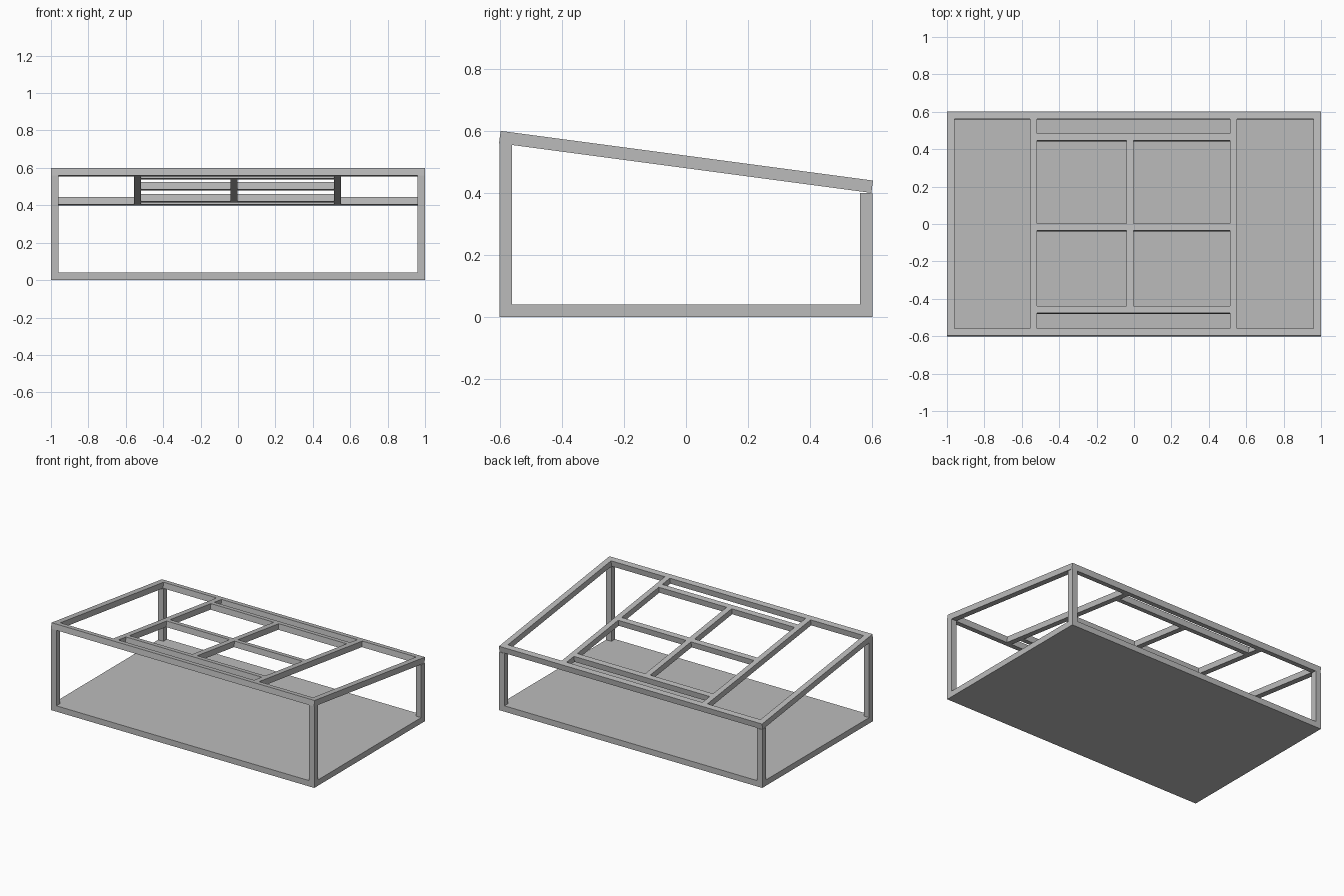
import bpy
from math import atan2
from mathutils import Matrix, Vector

cube = bpy.data.objects.get("Cube")
if cube:
    bpy.data.objects.remove(cube, do_unlink=True)

GREY = (0.5, 0.5, 0.5, 1)
grey = bpy.data.materials.new("plain grey")
grey.use_nodes = True
grey.diffuse_color = GREY
grey.node_tree.nodes["Principled BSDF"].inputs["Base Color"].default_value = GREY

T = 0.04          # bar thickness
ROOF_HALF = 0.605  # half length of the roof along its slope
ROOF = Matrix.Translation((0, 0, 0.5)) @ Matrix.Rotation(-atan2(0.16, 1.2), 4, "X")


def box(name, low, high, frame=Matrix()):
    """Box between two corners, placed in the given frame."""
    low, high = Vector(low), Vector(high)
    bpy.ops.mesh.primitive_cube_add(size=1)
    ob = bpy.context.object
    ob.name = name
    ob.data.transform(Matrix.Translation((low + high) / 2)
                      @ Matrix.Diagonal((high - low).to_4d()))
    ob.matrix_world = frame
    ob.data.materials.append(grey)


def roof_bar(name, x0, x1, v0, v1):
    box(name, (x0, v0, -T / 2), (x1, v1, T / 2), ROOF)


# Floor slab
box("floor", (-1, -0.6, 0), (1, 0.6, T))

# Corner posts, tall in front and short at the back
for side, x in (("right", -1), ("left", 1 - T)):
    box(f"front_{side}_post", (x, -0.6, T), (x + T, -0.6 + T, 0.575))
    box(f"back_{side}_post", (x, 0.6 - T, T), (x + T, 0.6, 0.4))

# Sloping roof rim
inner = ROOF_HALF - T
roof_bar("front_roof_rail", -1, 1, -ROOF_HALF, -inner)
roof_bar("back_roof_rail", -1, 1, inner, ROOF_HALF)
roof_bar("right_roof_rail", -1, -1 + T, -inner, inner)
roof_bar("left_roof_rail", 1 - T, 1, -inner, inner)

# Long roof beams
W = 0.019  # half width of the inner bars
RIGHT, LEFT, MIDDLE = -0.538, 0.532, -0.022
roof_bar("right_roof_beam", RIGHT - W, RIGHT + W, -inner, inner)
roof_bar("left_roof_beam", LEFT - W, LEFT + W, -inner, inner)

# Cross rails between the beams
rails = {"front": -0.463, "middle": -0.018, "back": 0.467}
for place, v in rails.items():
    roof_bar(f"{place}_cross_rail", RIGHT + W, LEFT - W, v - W, v + W)

# Centre bars between the cross rails
for place, a, b in (("front", "front", "middle"), ("back", "middle", "back")):
    roof_bar(f"{place}_centre_bar", MIDDLE - W, MIDDLE + W, rails[a] + W, rails[b] - W)
